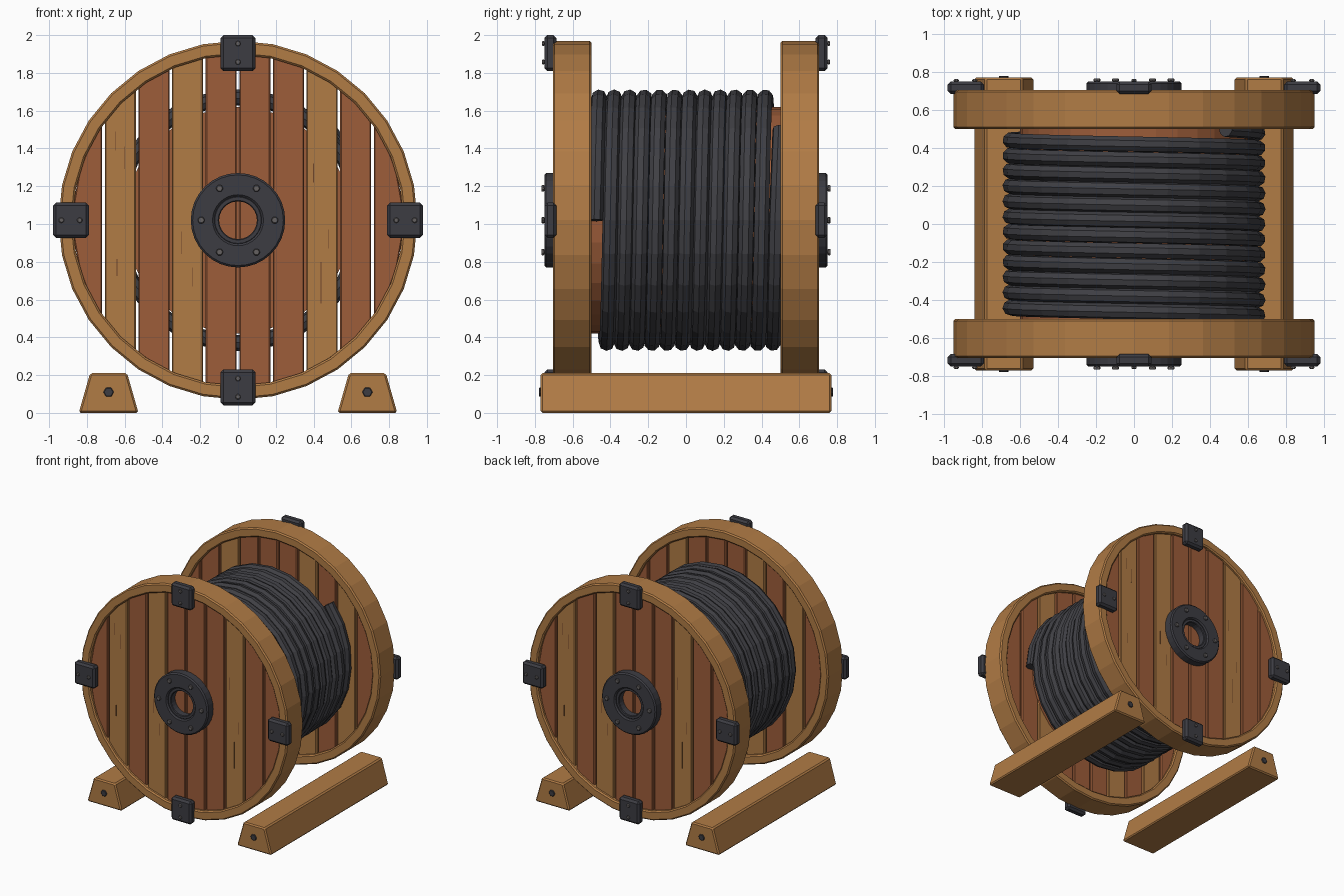
import bpy, bmesh, math
from mathutils import Matrix, Vector

if "Cube" in bpy.data.objects:
    bpy.data.objects.remove(bpy.data.objects["Cube"], do_unlink=True)

AXLE_Z = 1.02
TAU = 2 * math.pi


def material(name, rgb):
    m = bpy.data.materials.new(name)
    m.use_nodes = True
    m.diffuse_color = (*rgb, 1)
    m.node_tree.nodes["Principled BSDF"].inputs["Base Color"].default_value = (*rgb, 1)
    return m


light_wood = material("light_wood", (0.44, 0.20, 0.06))
red_wood = material("red_wood", (0.34, 0.11, 0.042))
grain_brown = material("grain_brown", (0.16, 0.06, 0.022))
iron = material("dark_iron", (0.045, 0.045, 0.055))
rubber = material("cable_rubber", (0.05, 0.05, 0.058))
steel = material("bolt_steel", (0.13, 0.12, 0.12))


def finish(name, bm, mat, bevel=0.0, place=Matrix()):
    bmesh.ops.recalc_face_normals(bm, faces=bm.faces)
    me = bpy.data.meshes.new(name)
    bm.to_mesh(me)
    bm.free()
    me.materials.append(mat)
    ob = bpy.data.objects.new(name, me)
    bpy.context.collection.objects.link(ob)
    ob.matrix_world = place
    if bevel:
        mod = ob.modifiers.new("edge_bevel", "BEVEL")
        mod.width = bevel
        mod.segments = 1
        mod.limit_method = "ANGLE"
        mod.angle_limit = math.radians(40)
    return ob


def prism(name, outline, y0, y1, mat, bevel=0.0, place=Matrix()):
    """Extrude an (x, z) outline from y0 to y1."""
    bm = bmesh.new()
    face = bm.faces.new([bm.verts.new((x, y0, z)) for x, z in outline])
    out = bmesh.ops.extrude_face_region(bm, geom=[face])
    verts = [v for v in out["geom"] if isinstance(v, bmesh.types.BMVert)]
    bmesh.ops.translate(bm, verts=verts, vec=(0, y1 - y0, 0))
    return finish(name, bm, mat, bevel, place)


def circle(r, n, cx=0.0, cz=0.0):
    return [(cx + r * math.cos(TAU * i / n), cz + r * math.sin(TAU * i / n)) for i in range(n)]


def rect(x0, x1, z0, z1):
    return [(x0, z0), (x1, z0), (x1, z1), (x0, z1)]


def ring(name, r_in, r_out, y0, y1, n, mat, bevel=0.0, place=Matrix()):
    """Square-section ring around the y axis."""
    bm = bmesh.new()
    loops = [[bm.verts.new((x, y, z)) for x, z in circle(r, n)]
             for r, y in ((r_in, y0), (r_out, y0), (r_out, y1), (r_in, y1))]
    for k in range(4):
        a, b = loops[k], loops[(k + 1) % 4]
        for i in range(n):
            j = (i + 1) % n
            bm.faces.new((a[i], a[j], b[j], b[i]))
    return finish(name, bm, mat, bevel, place)


def bolt(name, x, z, y, place, r=0.02, height=0.016, mat=steel):
    prism(name, circle(r, 6, x, z), y, y - height, mat, 0.004, place)


def plank_outline(x0, x1, r, steps=4):
    xs = [x0 + (x1 - x0) * i / steps for i in range(steps + 1)]
    arc = [(x, math.sqrt(max(r * r - x * x, 0.0004))) for x in xs]
    return arc + [(x, -z) for x, z in reversed(arc)]


PLANKS = "RLRLRRRLRR"
PLANK_W = 0.178
GRAIN = [(-0.65, 0.42, 0.1), (-0.6, 0.33, 0.12), (-0.64, -0.25, 0.09), (-0.3, -0.12, 0.12),
         (-0.24, -0.3, 0.1), (0.44, -0.33, 0.22), (0.48, -0.1, 0.1), (0.4, 0.25, 0.1)]


def build_flange(side, turn):
    place = Matrix.Translation((0, 0, AXLE_Z)) @ Matrix.Rotation(turn, 4, "Z")
    ring(side + "_rim", 0.875, 0.95, -0.705, -0.5, 32, light_wood, 0.01, place)

    # planks cut to the circle, with open gaps between
    for i, kind in enumerate(PLANKS):
        x0 = max((i - 5) * PLANK_W + 0.007, -0.879)
        x1 = min((i - 4) * PLANK_W - 0.007, 0.879)
        mat = light_wood if kind == "L" else red_wood
        prism(f"{side}_plank_{i + 1}", plank_outline(x0, x1, 0.88), -0.68, -0.525, mat, 0.006, place)
    for i, (x, z, length) in enumerate(GRAIN):
        prism(f"{side}_grain_{i + 1}", rect(x - 0.002, x + 0.002, z - length / 2, z + length / 2),
              -0.681, -0.679, grain_brown, 0, place)

    # bolted hub plate
    ring(side + "_hub_plate", 0.125, 0.25, -0.75, -0.67, 32, iron, 0.01, place)
    ring(side + "_hub_lip", 0.1, 0.128, -0.735, -0.67, 24, iron, 0.005, place)
    for i, (x, z) in enumerate(circle(0.195, 6)):
        bolt(f"{side}_hub_bolt_{i + 1}", x, z, -0.75, place)

    # four rim clamps
    for i in range(4):
        spin = place @ Matrix.Rotation(i * TAU / 4, 4, "Y")
        prism(f"{side}_clamp_{i + 1}", rect(-0.093, 0.093, 0.79, 0.98), -0.75, -0.685, iron, 0.016, spin)
        for k, z in enumerate((0.838, 0.935)):
            bolt(f"{side}_clamp_bolt_{i + 1}_{k + 1}", 0, z, -0.75, spin, 0.016, 0.012)


build_flange("front", 0)
build_flange("back", math.pi)

# drum core
prism("drum_core", circle(0.6, 32), -0.525, 0.525, red_wood,
      place=Matrix.Translation((0, 0, AXLE_Z)))

# wound cable with a loose end lifting away
PER_TURN, TURNS, PITCH = 24, 12.11, 0.08
path = []
for i in range(int(PER_TURN * TURNS) + 2):
    t = i / PER_TURN
    lift = max(t - 12, 0) * 0.25
    r = 0.65 + lift
    path.append(Vector((r * math.cos(TAU * t), -0.48 + PITCH * t + lift * 0.3,
                        AXLE_Z + r * math.sin(TAU * t))))
curve = bpy.data.curves.new("wound_cable", "CURVE")
curve.dimensions = "3D"
curve.bevel_depth = 0.042
curve.bevel_resolution = 2
curve.use_fill_caps = True
spline = curve.splines.new("POLY")
spline.points.add(len(path) - 1)
for p, co in zip(spline.points, path):
    p.co = (*co, 1)
spline.use_smooth = False
curve.materials.append(rubber)
bpy.context.collection.objects.link(bpy.data.objects.new("wound_cable", curve))

# floor skids with end bolts
for side, x in (("left", 0.685), ("right", -0.685)):
    outline = [(x - 0.158, 0), (x + 0.158, 0), (x + 0.098, 0.21), (x - 0.098, 0.21)]
    prism(side + "_skid", outline, -0.77, 0.77, light_wood, 0.01)
    for end, turn in (("front", 0), ("back", math.pi)):
        bolt(f"{side}_skid_{end}_bolt", x, 0.11, -0.768, Matrix.Rotation(turn, 4, "Z"),
             0.028, 0.011, iron)
